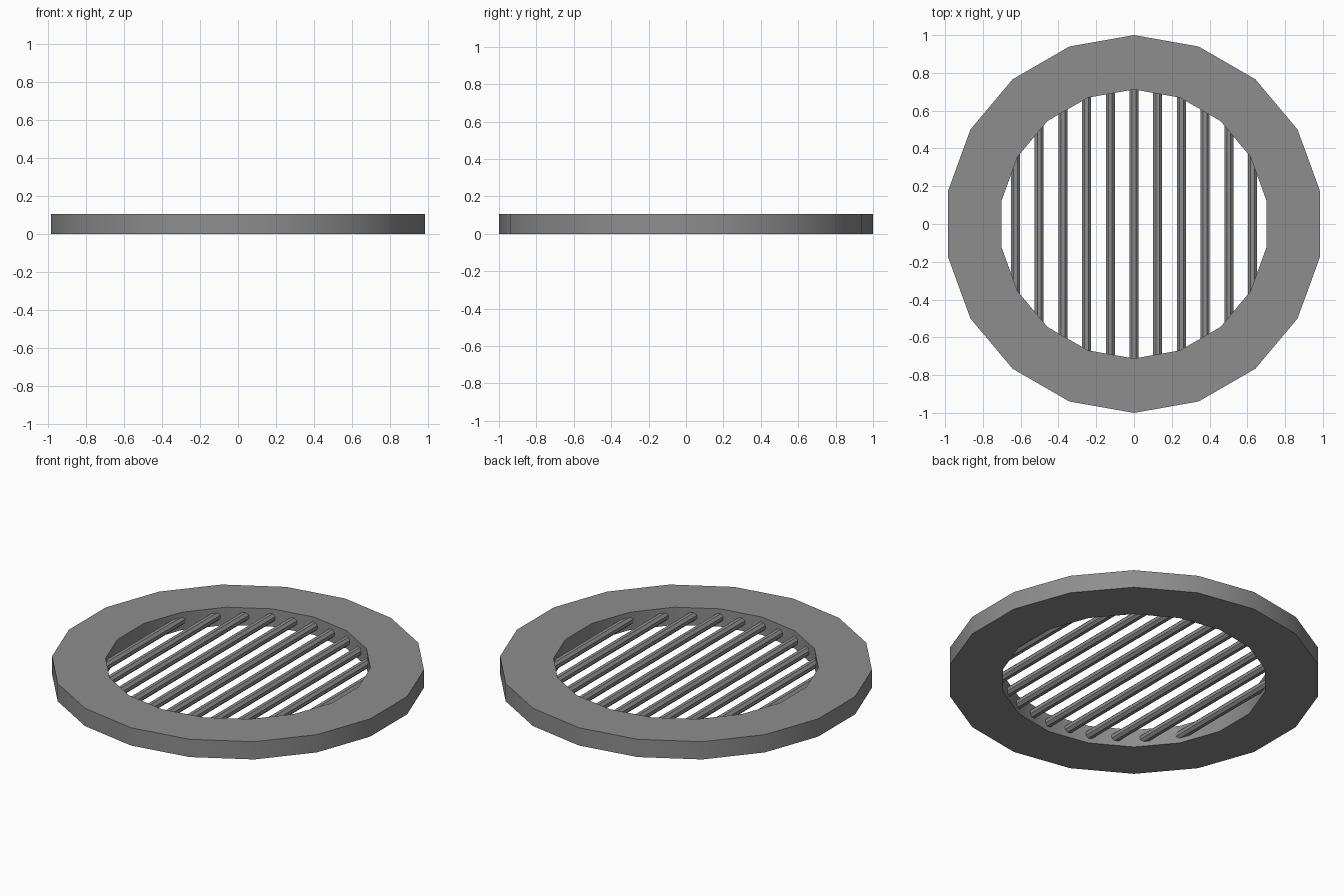
import bpy
import bmesh
from math import cos, sin, pi, sqrt
from mathutils import Matrix

cube = bpy.data.objects.get("Cube")
if cube:
    bpy.data.objects.remove(cube, do_unlink=True)

SIDES = 18
OUTER, INNER, HEIGHT = 1.0, 0.712, 0.105
BAR_RADIUS, BAR_GAP, BAR_COUNT = 0.026, 0.1255, 11

grey = bpy.data.materials.new("iron grey")
colour = (0.27, 0.27, 0.27, 1)
grey.diffuse_color = colour
grey.use_nodes = True
grey.node_tree.nodes["Principled BSDF"].inputs["Base Color"].default_value = colour


def finish(bm, name):
    bmesh.ops.recalc_face_normals(bm, faces=bm.faces)
    mesh = bpy.data.meshes.new(name)
    bm.to_mesh(mesh)
    bm.free()
    mesh.materials.append(grey)
    obj = bpy.data.objects.new(name, mesh)
    bpy.context.collection.objects.link(obj)
    bpy.ops.object.select_all(action="DESELECT")
    obj.select_set(True)
    bpy.context.view_layer.objects.active = obj
    bpy.ops.object.shade_smooth_by_angle(angle=pi / 6)
    return obj


# Outer ring: a rectangular section swept around the centre
bm = bmesh.new()
section = [(INNER, 0), (OUTER, 0), (OUTER, HEIGHT), (INNER, HEIGHT)]
loops = []
for i in range(SIDES):
    a = pi / 2 + 2 * pi * i / SIDES
    loops.append([bm.verts.new((r * cos(a), r * sin(a), z)) for r, z in section])
for i, here in enumerate(loops):
    there = loops[(i + 1) % SIDES]
    for j in range(4):
        k = (j + 1) % 4
        bm.faces.new((here[j], there[j], there[k], here[k]))
finish(bm, "outer_ring")

# Parallel grate bars, each ending inside the ring
for i in range(BAR_COUNT):
    x = (i - BAR_COUNT // 2) * BAR_GAP
    half = sqrt((INNER + 0.03) ** 2 - x * x)
    bm = bmesh.new()
    place = (Matrix.Translation((x, 0, HEIGHT / 2))
             @ Matrix.Rotation(pi / 2, 4, "X")
             @ Matrix.Rotation(pi / 8, 4, "Z"))
    bmesh.ops.create_cone(bm, cap_ends=True, segments=8, radius1=BAR_RADIUS,
                          radius2=BAR_RADIUS, depth=2 * half, matrix=place)
    finish(bm, f"grate_bar_{i + 1}")
